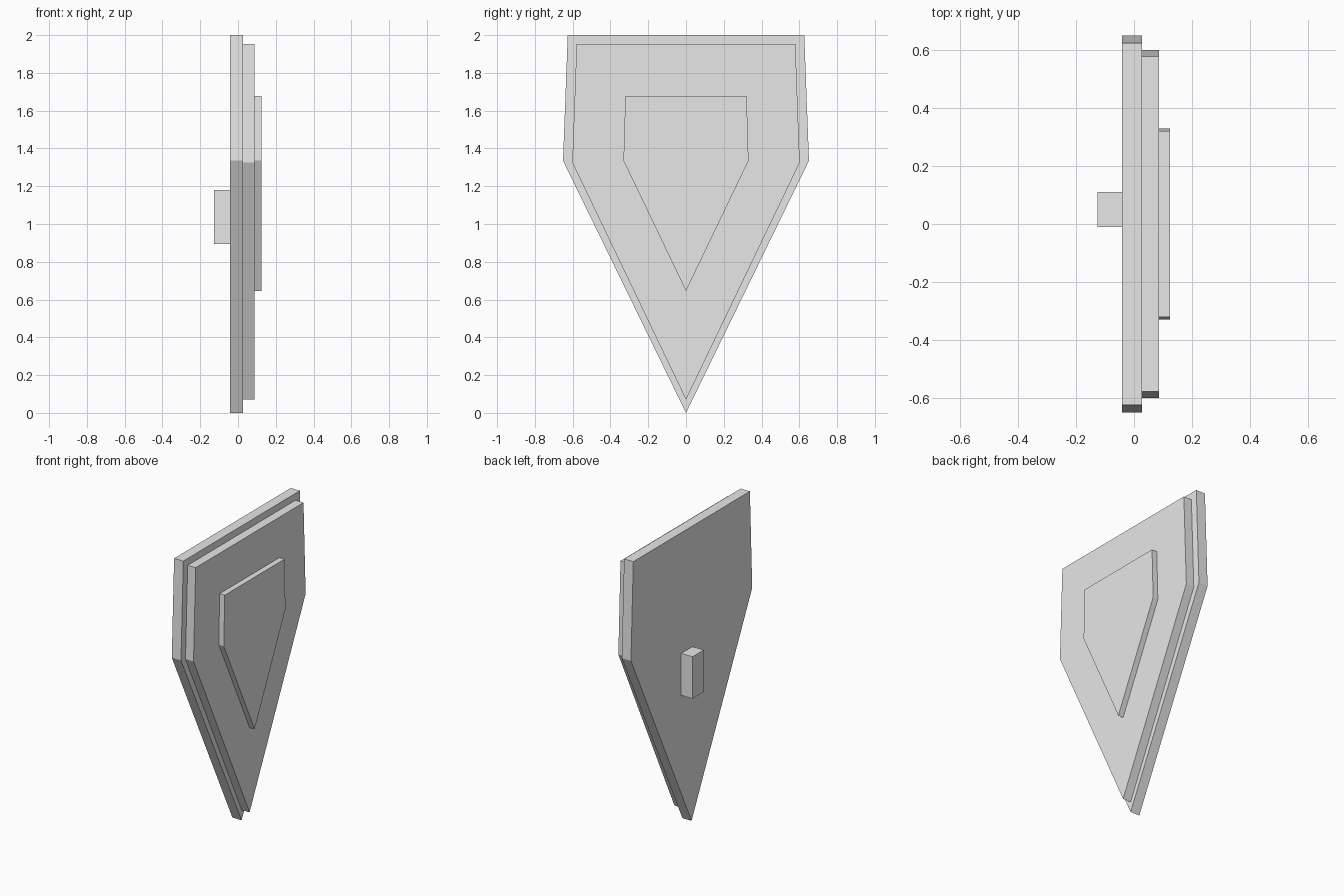
import bpy, bmesh

if "Cube" in bpy.data.objects:
    bpy.data.objects.remove(bpy.data.objects["Cube"])

grey = bpy.data.materials.new("light_grey")
grey.diffuse_color = (0.8, 0.8, 0.8, 1)
grey.use_nodes = True
grey.node_tree.nodes["Principled BSDF"].inputs["Base Color"].default_value = grey.diffuse_color


def finish(name, bm):
    bmesh.ops.recalc_face_normals(bm, faces=bm.faces)
    mesh = bpy.data.meshes.new(name)
    bm.to_mesh(mesh)
    bm.free()
    mesh.materials.append(grey)
    bpy.context.collection.objects.link(bpy.data.objects.new(name, mesh))


def prism(name, outline, x0, x1):
    """Extrude a (y, z) outline along x."""
    bm = bmesh.new()
    face = bm.faces.new([bm.verts.new((x0, y, z)) for y, z in outline])
    ext = bmesh.ops.extrude_face_region(bm, geom=[face])
    verts = [g for g in ext["geom"] if isinstance(g, bmesh.types.BMVert)]
    bmesh.ops.translate(bm, verts=verts, vec=(x1 - x0, 0, 0))
    finish(name, bm)


def shield(top_y, top_z, side_y, side_z, tip_z):
    """Mirrored five-sided shield outline."""
    return [(0, tip_z), (side_y, side_z), (top_y, top_z),
            (-top_y, top_z), (-side_y, side_z)]


# Three stacked shield plates
prism("back_plate", shield(0.626, 2.0, 0.651, 1.335, 0.0), -0.042, 0.027)
prism("middle_plate", shield(0.579, 1.953, 0.602, 1.325, 0.07), 0.027, 0.087)
prism("front_plate", shield(0.321, 1.678, 0.331, 1.335, 0.645), 0.087, 0.125)

# Grip block on the back
prism("grip", [(-0.01, 0.895), (0.111, 0.895), (0.111, 1.18), (-0.01, 1.18)],
      -0.127, -0.042)
